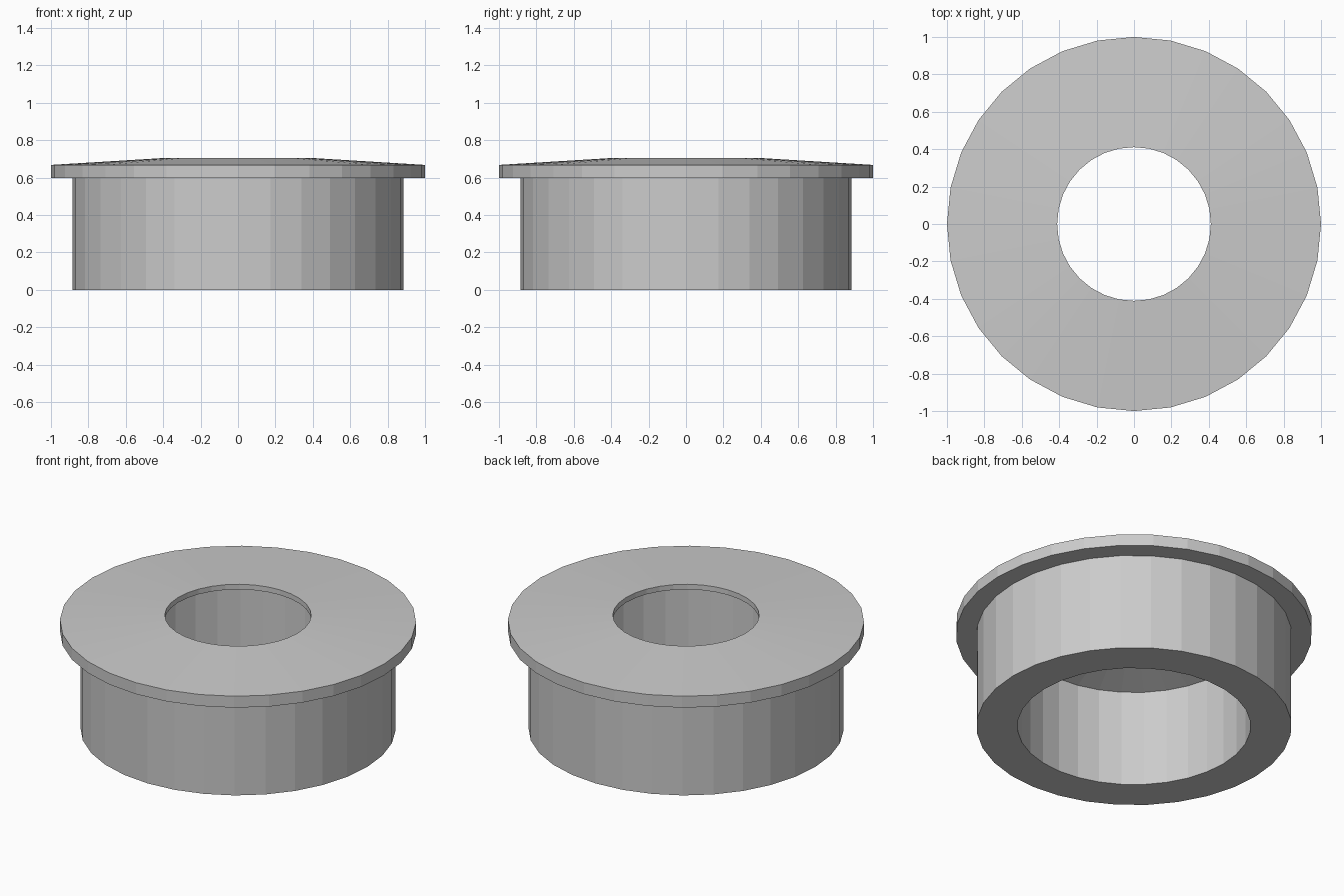
import bpy, bmesh
from math import cos, sin, tau

if "Cube" in bpy.data.objects:
    bpy.data.objects.remove(bpy.data.objects["Cube"])

SIDES = 32

# Closed cross-section (radius, height): sleeve, flange, sloped cap, hollow inside
PROFILE = [
    (0.655, 0.0), (0.885, 0.0), (0.885, 0.597), (1.0, 0.597),
    (1.0, 0.668), (0.411, 0.704), (0.411, 0.672), (0.655, 0.597),
]


def lathe(name, profile, sides):
    bm = bmesh.new()
    rings = [[bm.verts.new((r * cos(tau * i / sides), r * sin(tau * i / sides), z))
              for r, z in profile] for i in range(sides)]
    n = len(profile)
    for i in range(sides):
        a, b = rings[i], rings[(i + 1) % sides]
        for j in range(n):
            k = (j + 1) % n
            bm.faces.new((a[j], b[j], b[k], a[k]))
    bmesh.ops.recalc_face_normals(bm, faces=bm.faces)
    mesh = bpy.data.meshes.new(name)
    bm.to_mesh(mesh)
    bm.free()
    obj = bpy.data.objects.new(name, mesh)
    bpy.context.collection.objects.link(obj)
    return obj


# Flanged bushing, flat-shaded
lathe("flanged_bushing", PROFILE, SIDES)
